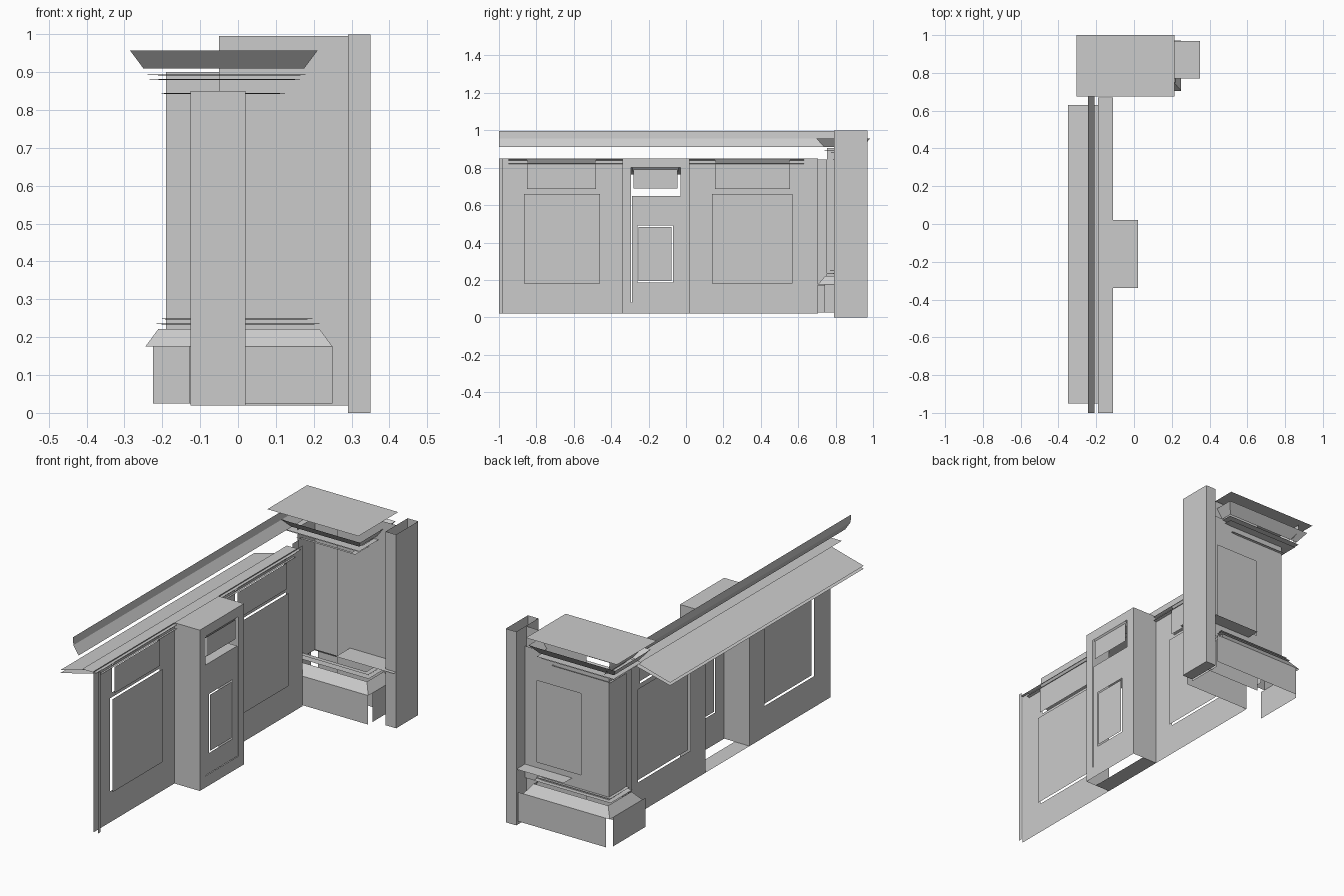
import bpy

if "Cube" in bpy.data.objects:
    bpy.data.objects.remove(bpy.data.objects["Cube"])

def mesh(name, verts, faces):
    me = bpy.data.meshes.new(name)
    me.from_pydata(verts, [], faces)
    ob = bpy.data.objects.new(name, me)
    bpy.context.collection.objects.link(ob)
    return ob

def pos(axis, c, u, v):
    return (c, u, v) if axis == 'x' else (u, c, v) if axis == 'y' else (u, v, c)

def sheet(name, axis, c, u0, u1, v0, v1, holes=()):
    """Flat sheet across one axis, with rectangular holes (u0, u1, v0, v1)."""
    us = sorted({u0, u1, *[h[i] for h in holes for i in (0, 1)]})
    vs = sorted({v0, v1, *[h[i] for h in holes for i in (2, 3)]})
    verts = [pos(axis, c, u, v) for v in vs for u in us]
    n, faces = len(us), []
    for j in range(len(vs) - 1):
        for i in range(n - 1):
            mu, mv = (us[i] + us[i + 1]) / 2, (vs[j] + vs[j + 1]) / 2
            if not any(a < mu < b and p < mv < q for a, b, p, q in holes):
                k = j * n + i
                faces.append((k, k + 1, k + n + 1, k + n))
    return mesh(name, verts, faces)

def strip(name, profile, y0, y1):
    """Open (x, z) profile swept along y."""
    n = len(profile)
    verts = [(x, y, z) for y in (y0, y1) for x, z in profile]
    return mesh(name, verts, [(i, i + 1, n + i + 1, n + i) for i in range(n - 1)])

def ring(name, a, za, b, zb):
    """Sloped moulding joining two rectangles (x0, x1, y0, y1)."""
    verts = [(x, y, z) for (x0, x1, y0, y1), z in ((a, za), (b, zb))
             for x, y in ((x0, y0), (x1, y0), (x1, y1), (x0, y1))]
    return mesh(name, verts, [(i, (i + 1) % 4, 4 + (i + 1) % 4, 4 + i) for i in range(4)])

# Main wall: framed sheet, with panels standing slightly forward of two bays
W, F = -0.11, -0.125
bays = [(-0.865, -0.46, -0.85, -0.48), (0.14, 0.57, 0.155, 0.555)]
for nm, y0, y1, (a, b, c, d) in (("left", -1.0, -0.34, bays[0]), ("right", 0.02, 0.705, bays[1])):
    sheet(nm + "_wall_frame", 'x', F, y0, y1, 0.02, 0.85,
          [(a, b, 0.18, 0.66), (c, d, 0.685, 0.84)])
    sheet(nm + "_lower_panel", 'x', W, a, b, 0.18, 0.66)
    sheet(nm + "_upper_panel", 'x', W, c, d, 0.685, 0.82)
    strip(nm + "_panel_hood", [(F, 0.82), (W, 0.845)], c, d)
sheet("wall_end_strip", 'x', -0.10, -1.0, -0.98, 0.02, 0.85)

# Pilaster: hollow box with panelled front
P = 0.02
sheet("pilaster_front", 'x', P, -0.34, 0.02, 0.02, 0.85, [(-0.295, -0.03, 0.08, 0.80)])
sheet("pilaster_lower_panel", 'x', P - 0.003, -0.29, -0.03, 0.08, 0.65,
      [(-0.26, -0.07, 0.185, 0.49)])
sheet("pilaster_inner_panel", 'x', P - 0.003, -0.253, -0.078, 0.193, 0.482)
sheet("pilaster_upper_panel", 'x', P - 0.004, -0.28, -0.045, 0.69, 0.79)
strip("pilaster_hood", [(P - 0.015, 0.78), (P, 0.80)], -0.285, -0.04)
for nm, y in (("left", -0.34), ("right", 0.02)):
    sheet("pilaster_side_" + nm, 'y', y, F, P, 0.02, 0.85)
sheet("pilaster_top", 'z', 0.85, F, P, -0.34, 0.02)
sheet("pilaster_shelf", 'z', 0.65, -0.04, P - 0.003, -0.29, -0.03)
sheet("pilaster_bottom", 'z', 0.02, F, -0.04, -0.34, 0.02)

# Counter ledge and sloping sheets behind the wall
sheet("wall_ledge", 'z', 0.845, -0.19, W, -1.0, 0.67)
strip("counter_sheet_upper", [(W, 0.843), (-0.35, 0.778)], -0.95, 0.63)
strip("counter_sheet_lower", [(W, 0.823), (-0.35, 0.763)], -0.95, 0.63)

# Long top rail
strip("top_rail", [(-0.243, 0.995), (-0.24, 0.955), (-0.21, 0.91)], -1.0, 0.97)

# Column: shell open to the front, with framed rear panel
sheet("column_side", 'x', -0.19, 0.755, 0.90, 0.22, 0.905)
sheet("column_side_strip", 'x', -0.18, 0.70, 0.755, 0.17, 0.845)
sheet("column_rear_corner", 'y', 0.90, -0.19, -0.05, 0.22, 0.90)
sheet("column_rear_wall", 'y', 0.885, -0.05, 0.29, 0.02, 0.995)
sheet("column_rear_frame", 'y', 0.90, -0.05, 0.29, 0.22, 0.90, [(-0.03, 0.22, 0.32, 0.74)])
sheet("column_floor", 'z', 0.29, 0.02, 0.35, 0.77, 0.97)

# Plinth: four faces with open corners, chamfered on top
sheet("plinth_front", 'y', 0.705, -0.13, 0.25, 0.025, 0.175)
sheet("plinth_rear", 'y', 0.972, -0.225, 0.28, 0.025, 0.175)
sheet("plinth_left", 'x', -0.245, 0.68, 0.945, 0.025, 0.175)
sheet("plinth_right", 'x', 0.25, 0.74, 0.93, 0.025, 0.175)
ring("plinth_chamfer", (-0.245, 0.25, 0.705, 0.972), 0.175, (-0.21, 0.215, 0.745, 0.935), 0.222)

# Thin mouldings below and above the shaft
for nm, x0, x1, g, z in (("lower_bead", -0.22, 0.22, 0.03, 0.236), ("lower_fillet", -0.21, 0.21, 0.02, 0.25),
                         ("neck_fillet", -0.205, 0.13, 0.01, 0.845),
                         ("upper_fillet", -0.245, 0.17, 0.04, 0.882), ("upper_bead", -0.255, 0.185, 0.055, 0.894)):
    ring(nm, (x0, x1, 0.78 - g, 0.90 + g), z, (-0.19, x1 - 0.03, 0.79, 0.90), z - 0.003)

# Cap: sloped fascia and flat top plate
ring("cap_fascia", (-0.285, 0.21, 0.695, 0.985), 0.957, (-0.25, 0.175, 0.74, 0.945), 0.91)
sheet("cap_top", 'z', 1.0, -0.305, 0.215, 0.675, 1.0)

# Corner post, open at the top
for nm, x in (("inner", 0.29), ("outer", 0.35)):
    sheet("post_" + nm, 'x', x, 0.79, 0.97, 0.0, 1.0)
for nm, y in (("front", 0.79), ("rear", 0.97)):
    sheet("post_" + nm, 'y', y, 0.29, 0.35, 0.0, 1.0)
sheet("post_bottom", 'z', 0.0, 0.29, 0.35, 0.79, 0.97)
